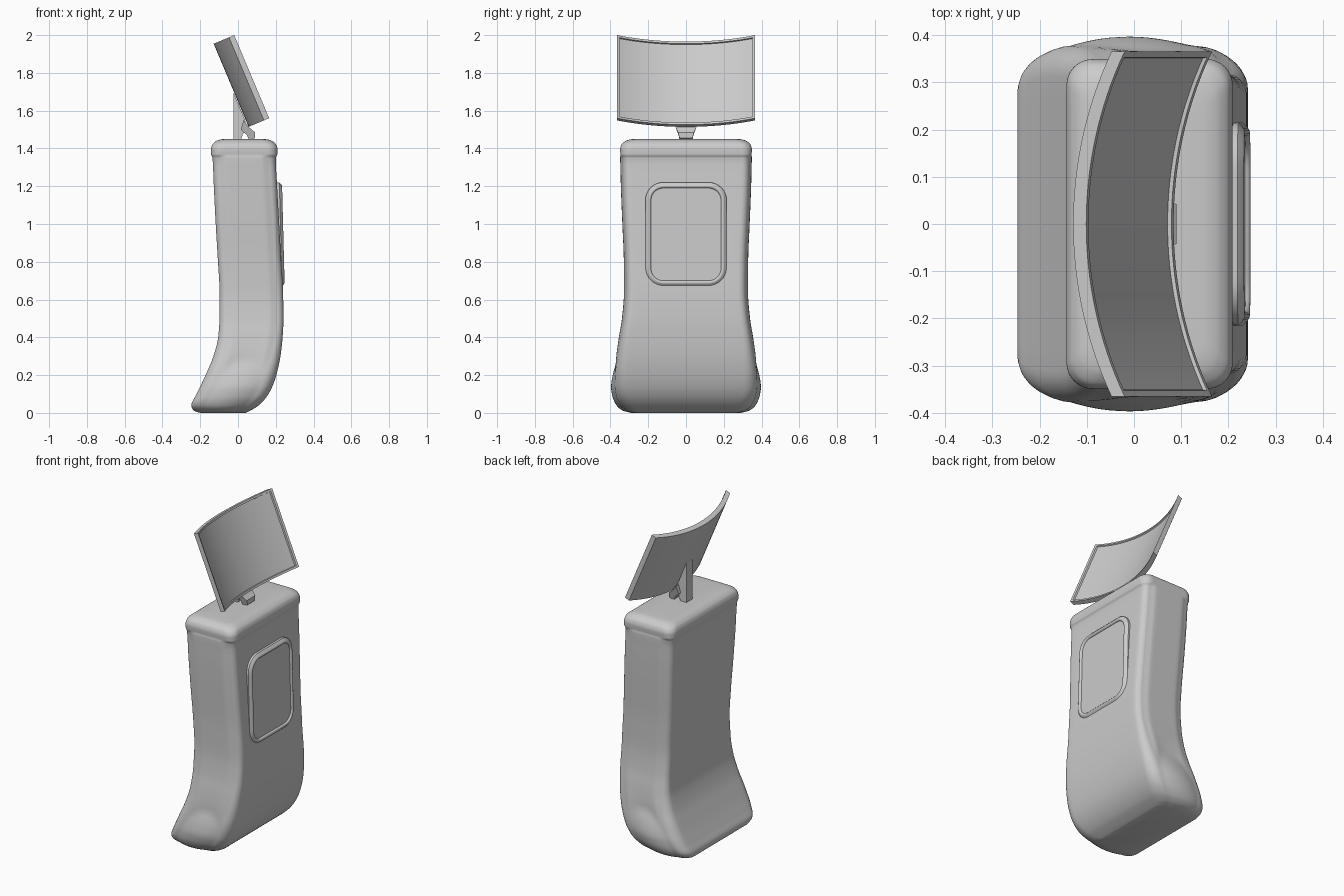
import bpy, bmesh, math
from mathutils import Vector

if "Cube" in bpy.data.objects:
    bpy.data.objects.remove(bpy.data.objects["Cube"])


def finish(name, bm, angle=35):
    bmesh.ops.recalc_face_normals(bm, faces=bm.faces)
    me = bpy.data.meshes.new(name)
    bm.to_mesh(me)
    bm.free()
    ob = bpy.data.objects.new(name, me)
    bpy.context.collection.objects.link(ob)
    bpy.ops.object.select_all(action='DESELECT')
    ob.select_set(True)
    bpy.context.view_layer.objects.active = ob
    bpy.ops.object.shade_smooth_by_angle(angle=math.radians(angle))
    return ob


def loft(name, loops, angle=35):
    bm = bmesh.new()
    rings = [[bm.verts.new(p) for p in lp] for lp in loops]
    n = len(rings[0])
    for a, b in zip(rings, rings[1:]):
        for i in range(n):
            j = (i + 1) % n
            bm.faces.new((a[i], a[j], b[j], b[i]))
    bm.faces.new(rings[0])
    bm.faces.new(rings[-1])
    return finish(name, bm, angle)


def round_rect(hx, hy, r, seg=8, side=14):
    """Rounded rectangle outline, counter-clockwise, centred on the origin."""
    corners = [(1, 1, 0), (-1, 1, 90), (-1, -1, 180), (1, -1, 270)]
    arcs = []
    for sx, sy, a0 in corners:
        arcs.append([(sx * (hx - r) + r * math.cos(math.radians(a0 + 90 * k / seg)),
                      sy * (hy - r) + r * math.sin(math.radians(a0 + 90 * k / seg)))
                     for k in range(seg + 1)])
    pts = []
    for i, arc in enumerate(arcs):
        pts += arc
        p, q = arc[-1], arcs[(i + 1) % 4][0]
        pts += [(p[0] + (q[0] - p[0]) * k / side, p[1] + (q[1] - p[1]) * k / side)
                for k in range(1, side)]
    return pts


# body: z, back x, front x, half width, corner radius
ROWS = [
    (0.0, -0.20, 0.04, 0.29, 0.04), (0.012, -0.235, 0.065, 0.335, 0.06),
    (0.04, -0.247, 0.11, 0.368, 0.07), (0.09, -0.225, 0.155, 0.39, 0.07),
    (0.14, -0.20, 0.182, 0.397, 0.07), (0.20, -0.172, 0.203, 0.392, 0.065),
    (0.30, -0.13, 0.225, 0.37, 0.055), (0.40, -0.105, 0.236, 0.346, 0.045),
    (0.50, -0.098, 0.241, 0.328, 0.04), (0.65, -0.098, 0.238, 0.317, 0.04),
    (0.80, -0.106, 0.229, 0.318, 0.04), (1.0, -0.118, 0.218, 0.326, 0.04),
    (1.2, -0.128, 0.207, 0.334, 0.04), (1.35, -0.135, 0.20, 0.338, 0.04),
    (1.368, -0.142, 0.208, 0.347, 0.05), (1.395, -0.143, 0.209, 0.349, 0.055),
    (1.42, -0.136, 0.202, 0.342, 0.055), (1.438, -0.118, 0.183, 0.322, 0.05),
    (1.448, -0.09, 0.155, 0.295, 0.045), (1.451, -0.05, 0.115, 0.25, 0.04)]


def smooth(t):
    t = max(0, min(1, t))
    return t * t * (3 - 2 * t)


def section(row):
    z, x0, x1, hw, r = row
    hx, cx = (x1 - x0) / 2, (x0 + x1) / 2
    low = 1 - smooth((z - 0.1) / 0.35)
    bulge = 0.02 * low
    recess = 0.011 * smooth((z - 0.12) / 0.2) * (1 - smooth((z - 1.35) / 0.018))
    out = []
    for x, y in round_rect(hx, hw - bulge, r):
        t = min(1, abs(x) / (hx - r + 1e-6))
        if abs(y) > hw - bulge - r * 0.5:
            d = bulge * (1 - t * t) - recess * smooth((1 - t) * (hx - r) / 0.025)
            y += math.copysign(d, y)
        out.append((cx + x, y, z))
    return out


def spline(p0, p1, p2, p3, t):
    # finite-difference Hermite in z keeps uneven rows smooth
    h = p2[0] - p1[0]
    res = [p1[0] + h * t]
    for i in range(1, 5):
        sl = (p2[i] - p1[i]) / h
        a = (p1[i] - p0[i]) / (p1[0] - p0[0]) if p1[0] > p0[0] else sl
        b = (p3[i] - p2[i]) / (p3[0] - p2[0]) if p3[0] > p2[0] else sl
        m1 = 2 * a * sl / (a + sl) if a * sl > 0 else 0
        m2 = 2 * b * sl / (b + sl) if b * sl > 0 else 0
        res.append((2*t**3 - 3*t*t + 1) * p1[i] + (t**3 - 2*t*t + t) * h * m1
                   + (3*t*t - 2*t**3) * p2[i] + (t**3 - t*t) * h * m2)
    return res


fine = []
for i in range(len(ROWS) - 1):
    q = [ROWS[max(i - 1, 0)], ROWS[i], ROWS[i + 1], ROWS[min(i + 2, len(ROWS) - 1)]]
    fine += [spline(*q, k / 4) for k in range(4)]
fine.append(ROWS[-1])
loft("body", [section(r) for r in fine], 40)

# front window: raised rim around a sunken pane, tilted with the body
loops = []
for grow, off in [(0.022, -0.05), (0.02, -0.014), (0.008, -0.003), (0.003, 0.0), (-0.003, 0.0),
                  (-0.008, -0.004), (-0.01, -0.01), (-0.016, -0.01)]:
    loops.append([(0.24 + off - 0.026 * b, a, 0.945 + b)
                  for a, b in round_rect(0.195 + grow, 0.255 + grow, 0.075 + grow)])
loft("window_panel", loops, 40)

# curved screen: bent slab with a thin bezel, tilted back
HALF, SAG, THICK, HV = 0.365, 0.088, 0.03, 0.2385
RAD = (HALF**2 + SAG**2) / (2 * SAG)
CEN = Vector((0.0725, 0, 1.78))
NRM, UP = Vector((0.922, 0, 0.388)), Vector((-0.388, 0, 0.922))


def screen_pt(u, v, d):
    n = (RAD - SAG) - math.sqrt(RAD * RAD - u * u) + d
    return CEN + UP * v + NRM * n + Vector((0, u, 0))


N = 32


def screen_loop(inset, d):
    w, h = HALF - inset, HV - inset
    us = [-w + 2 * w * k / N for k in range(N + 1)]
    return [screen_pt(u, -h, d) for u in us] + [screen_pt(u, h, d) for u in reversed(us)]


bm = bmesh.new()
rings = [[bm.verts.new(p) for p in screen_loop(*s)]
         for s in [(0, -THICK), (0, 0), (0.012, 0), (0.014, -0.008)]]
M = len(rings[0])
for a, b in zip(rings, rings[1:]):
    for i in range(M):
        j = (i + 1) % M
        bm.faces.new((a[i], a[j], b[j], b[i]))
for ring in (rings[0], rings[-1]):
    for i in range(N):
        bm.faces.new((ring[i], ring[i + 1], ring[M - 2 - i], ring[M - 1 - i]))
finish("screen", bm, 30)


def prism(name, profile):
    """Side profile (x, z, half width) spanned symmetrically across y."""
    loft(name, [[(x, s * w, z) for x, z, w in profile] for s in (-1, 1)], 30)


# stand post behind the screen and hinge foot under it
prism("stand_post", [(-0.025, 1.44, 0.03), (-0.025, 1.70, 0.03), (0.04, 1.545, 0.03),
                     (0.045, 1.50, 0.03), (0.025, 1.475, 0.03), (0.015, 1.44, 0.03)])
prism("hinge_foot", [(0.015, 1.50, 0.05), (0.03, 1.55, 0.058), (0.055, 1.515, 0.056),
                     (0.09, 1.485, 0.042), (0.09, 1.455, 0.034), (0.06, 1.445, 0.034),
                     (0.045, 1.475, 0.04), (0.03, 1.485, 0.044)])
